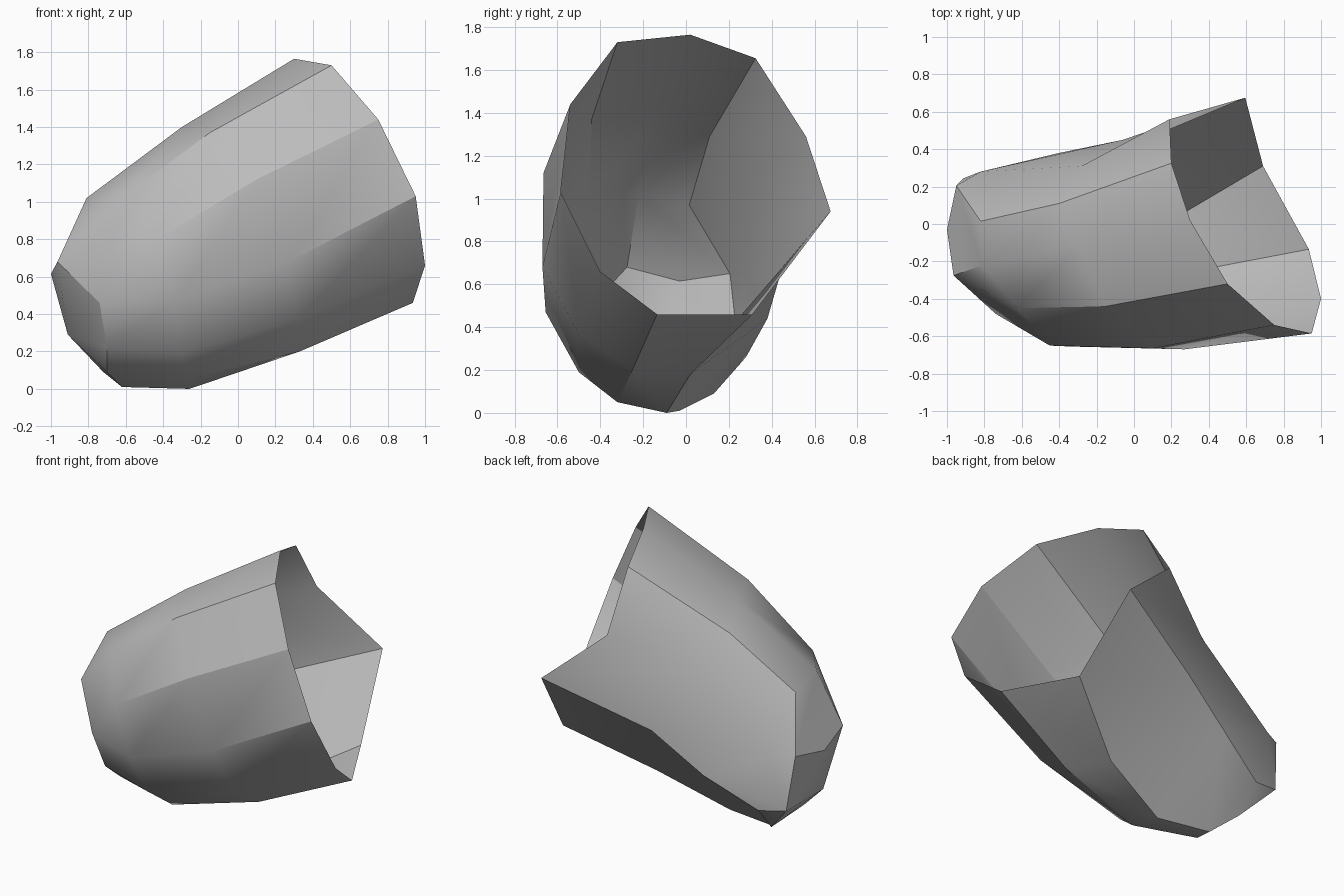
import bpy
import bmesh
import math

old = bpy.data.objects.get("Cube")
if old:
    bpy.data.objects.remove(old, do_unlink=True)


def make_material(name, colour):
    mat = bpy.data.materials.new(name)
    mat.use_nodes = True
    mat.diffuse_color = colour
    mat.node_tree.nodes["Principled BSDF"].inputs["Base Color"].default_value = colour
    return mat


def add_points(bm, points):
    return [bm.verts.new(p) for p in points]


def bridge_rings(bm, ring_a, ring_b):
    """Join two closed rings of equal size with a band of quads."""
    for i in range(len(ring_a)):
        j = (i + 1) % len(ring_a)
        bm.faces.new((ring_a[i], ring_a[j], ring_b[j], ring_b[i]))


# Cross-sections of the shell, starting at the top and going round by the front
open_rim = [
    (.3, .02, 1.765), (.5, -.32, 1.73), (.75, -.54, 1.44), (.95, -.585, 1.03),
    (1, -.4, .66), (.935, -.135, .46), (.69, .31, .46), (.595, .675, .94),
    (.19, .56, 1.29), (.2, .325, 1.655)]
middle_ring = [
    (-.3, -.12, 1.4), (-.15, -.44, 1.37), (.1, -.665, 1.12), (.27, -.67, .68),
    (.32, -.5, .37), (.33, -.25, .2), (.2, .02, .18), (-.06, .45, .68),
    (-.28, .31, 1.08), (-.4, .11, 1.29)]
end_ring = [
    (-.81, -.22, 1.02), (-.62, -.45, 1.02), (-.45, -.65, .79), (-.34, -.655, .47),
    (-.31, -.5, .19), (-.26, -.32, .05), (-.26, -.09, 0), (-.4, .38, .44),
    (-.82, .28, .64), (-.82, .015, .97)]

bm = bmesh.new()
rim = add_points(bm, open_rim)
middle = add_points(bm, middle_ring)
end = add_points(bm, end_ring)
bridge_rings(bm, rim, middle)
bridge_rings(bm, middle, end)

# Corners of the closed, faceted end
corners = {
    "top_front": (-.965, -.275, .68), "top": (-1, -.03, .615),
    "top_back": (-.95, .205, .65), "front": (-.74, -.48, .46),
    "low_front": (-.7, -.4, .22), "under_front": (-.7, -.24, .09),
    "under": (-.62, -.03, .01), "under_back": (-.72, .13, .09),
    "low_back": (-.73, .28, .26), "back": (-.91, .245, .29),
    "centre": (-.91, -.146, .29)}
cap = {name: bm.verts.new(p) for name, p in corners.items()}

# Bands between the last ring (by index) and the corners of the closed end
joins = [
    ((0, 1), "top_front"), ((1, 2), "front top_front"), ((2, 3), "front"),
    ((3, 4), "low_front front"), ((4, 5), "under_front low_front"),
    ((5, 6), "under under_front"), ((6, 7), "low_back under_back under"),
    ((7, 8), "back low_back"), ((8, 9), "top_back back"),
    ((9, 0), "top_front top top_back")]
for pair, names in joins:
    bm.faces.new([end[i] for i in pair] + [cap[n] for n in names.split()])

# Facets that close the end
facets = [
    "top_front centre top", "top_front front centre", "front low_front centre",
    "low_front under_front centre", "top centre back top_back",
    "back under_back low_back", "centre under_front under_back back",
    "under_front under under_back"]
for names in facets:
    bm.faces.new([cap[n] for n in names.split()])

bmesh.ops.recalc_face_normals(bm, faces=bm.faces)
mesh = bpy.data.meshes.new("cupped_shell")
bm.to_mesh(mesh)
bm.free()

shell = bpy.data.objects.new("cupped_shell", mesh)
bpy.context.collection.objects.link(shell)
mesh.materials.append(make_material("plain grey", (.5, .5, .5, 1)))

# Smooth shading that keeps the strong creases sharp
bpy.ops.object.select_all(action="DESELECT")
shell.select_set(True)
bpy.context.view_layer.objects.active = shell
bpy.ops.object.shade_smooth_by_angle(angle=math.radians(30))
